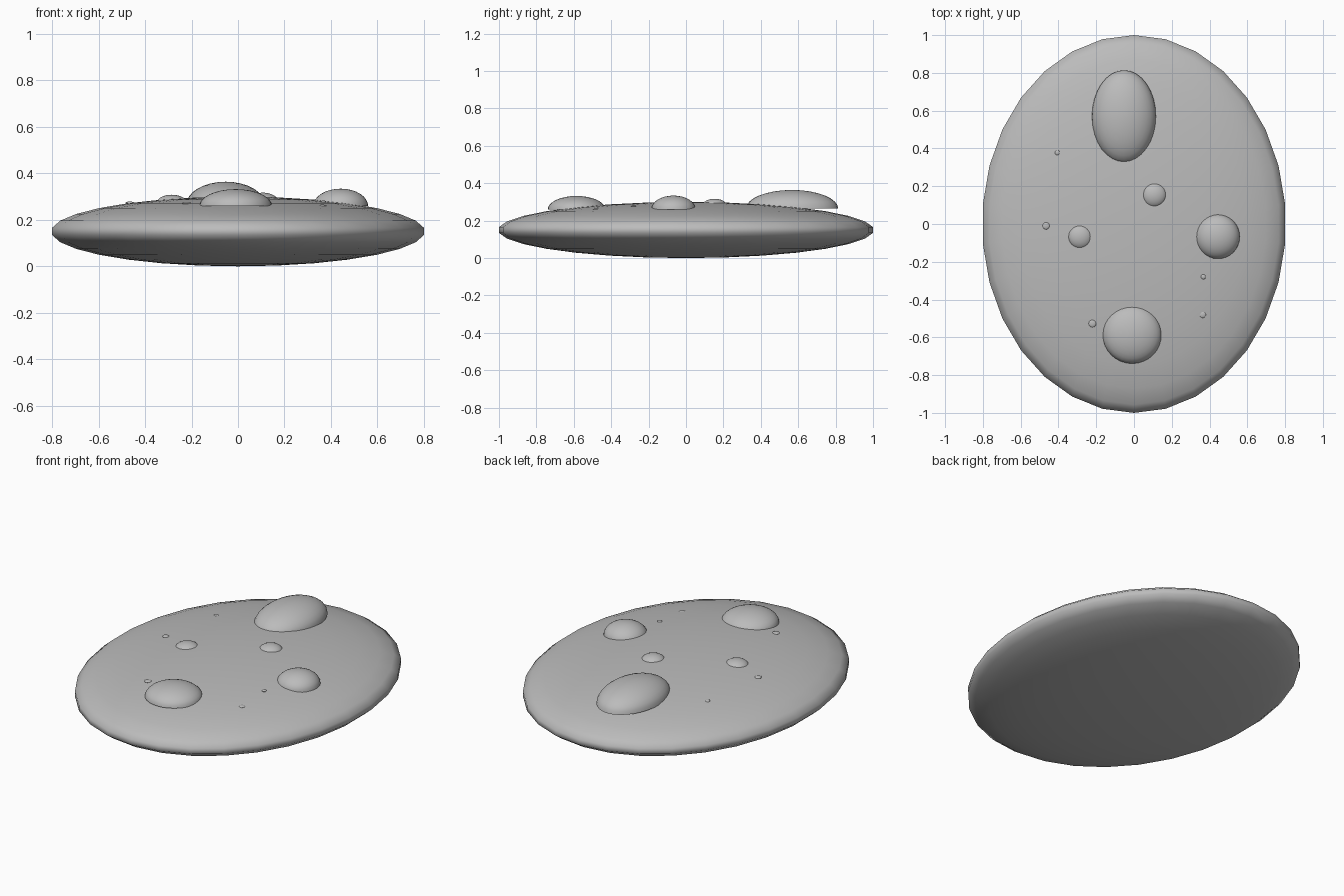
import bpy, bmesh, math
from mathutils import Matrix, Vector

if "Cube" in bpy.data.objects:
    bpy.data.objects.remove(bpy.data.objects["Cube"])

RX, RY, RZ = 0.809, 1.0055, 0.15   # body radii

# Mid grey stone colour
grey = bpy.data.materials.new("mid_grey")
grey.diffuse_color = (0.5, 0.5, 0.5, 1)
grey.use_nodes = True
grey.node_tree.nodes["Principled BSDF"].inputs["Base Color"].default_value = grey.diffuse_color


def finish(name, bm, loc, angle):
    me = bpy.data.meshes.new(name)
    bm.to_mesh(me)
    bm.free()
    me.materials.append(grey)
    ob = bpy.data.objects.new(name, me)
    ob.location = loc
    bpy.context.collection.objects.link(ob)
    bpy.context.view_layer.objects.active = ob
    ob.select_set(True)
    bpy.ops.object.shade_smooth_by_angle(angle=math.radians(angle))
    ob.select_set(False)
    return ob


def ellipsoid(name, loc, radii, segs, rings, half=False, angle=40):
    bm = bmesh.new()
    bmesh.ops.create_uvsphere(bm, u_segments=segs, v_segments=rings, radius=1)
    # put a column of vertices on the y axis
    if max(v.co.y for v in bm.verts) < max(v.co.x for v in bm.verts) - 1e-4:
        bmesh.ops.rotate(bm, verts=bm.verts, matrix=Matrix.Rotation(math.pi / 2, 3, 'Z'))
    if half:
        bmesh.ops.bisect_plane(bm, geom=bm.verts[:] + bm.edges[:] + bm.faces[:],
                               plane_co=(0, 0, 0), plane_no=(0, 0, -1),
                               clear_outer=True)
        bmesh.ops.holes_fill(bm, edges=[e for e in bm.edges if e.is_boundary], sides=0)
        bmesh.ops.recalc_face_normals(bm, faces=bm.faces)
    bmesh.ops.scale(bm, verts=bm.verts, vec=Vector(radii))
    return finish(name, bm, loc, angle)


def surface_z(x, y):
    return RZ + RZ * math.sqrt(1 - (x / RX) ** 2 - (y / RY) ** 2)


# Flattened disc body, smooth all the way round the rim
ellipsoid("body", (0, 0, RZ), (RX, RY, RZ), 30, 15, angle=180)

# Domes: x, y, base z, radius x, radius y, height
domes = {
    "back_dome": (-0.053, 0.567, 0.264, 0.17, 0.247, 0.1),
    "front_dome": (-0.01, -0.585, 0.26, 0.156, 0.154, 0.072),
    "right_dome": (0.442, -0.067, 0.26, 0.118, 0.119, 0.074),
    "centre_bump": (0.107, 0.153, 0.279, 0.066, 0.066, 0.038),
    "left_bump": (-0.285, -0.067, 0.271, 0.066, 0.066, 0.037),
}
for name, (x, y, z, rx, ry, h) in domes.items():
    ellipsoid(name, (x, y, z), (rx, ry, h), 32, 16, half=True)

# Tiny specks just breaking the surface: x, y, radius, sink
specks = [(-0.465, -0.01, 0.019, 0.0), (-0.22, -0.527, 0.02, 0.0),
          (0.367, -0.28, 0.013, 0.0), (0.363, -0.48, 0.018, 0.004),
          (-0.405, 0.377, 0.014, 0.003)]
for i, (x, y, r, sink) in enumerate(specks):
    ellipsoid(f"speck_{i + 1}", (x, y, surface_z(x, y) - sink), (r, r, 0.006), 12, 8)
